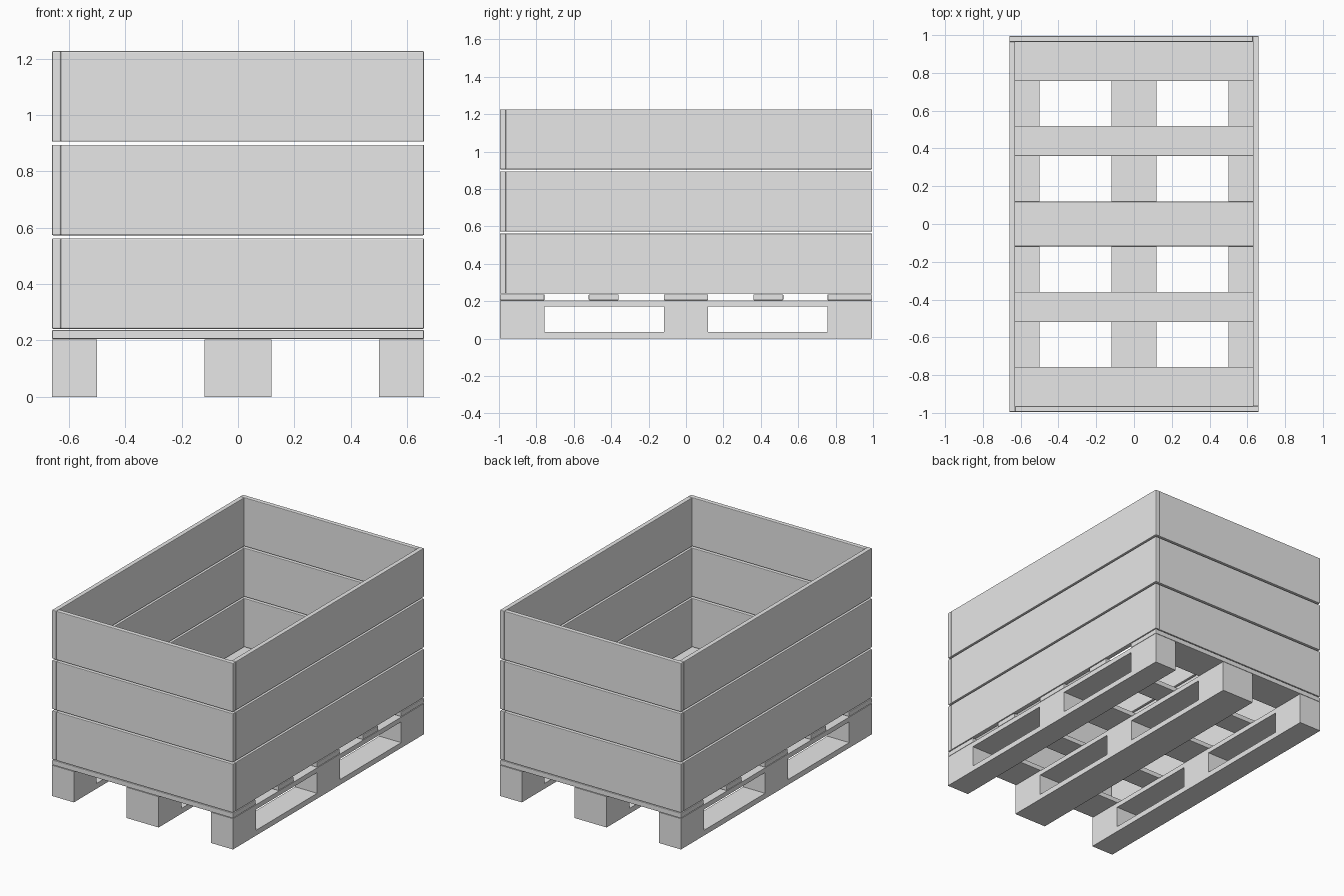
import bpy
import bmesh
from mathutils import Vector

cube = bpy.data.objects.get("Cube")
if cube:
    bpy.data.objects.remove(cube, do_unlink=True)

# One plain grey for the whole crate
GREY = (0.8, 0.8, 0.8, 1)
grey = bpy.data.materials.new("plain_grey")
grey.use_nodes = True
grey.diffuse_color = GREY
grey.node_tree.nodes["Principled BSDF"].inputs["Base Color"].default_value = GREY

HALF_X, HALF_Y = 0.66, 0.995
BOARD = 0.031


def add_object(name, bm):
    bmesh.ops.recalc_face_normals(bm, faces=bm.faces)
    mesh = bpy.data.meshes.new(name)
    bm.to_mesh(mesh)
    bm.free()
    mesh.materials.append(grey)
    obj = bpy.data.objects.new(name, mesh)
    bpy.context.collection.objects.link(obj)
    return obj


def plank(name, low, high):
    """Box between two corners, with slightly eased edges."""
    low, high = Vector(low), Vector(high)
    bm = bmesh.new()
    bmesh.ops.create_cube(bm, size=1)
    bmesh.ops.scale(bm, vec=high - low, verts=bm.verts)
    bmesh.ops.translate(bm, vec=(low + high) / 2, verts=bm.verts)
    obj = add_object(name, bm)
    bevel = obj.modifiers.new("eased_edges", 'BEVEL')
    bevel.width = 0.004
    bevel.segments = 2


def runner(name, x0, x1):
    """Long pallet beam with two fork openings through its sides."""
    ys = (-HALF_Y, -0.757, -0.118, 0.118, 0.757, HALF_Y)
    zs = (0, 0.035, 0.172, 0.203)
    bm = bmesh.new()
    grid = [[bm.verts.new((x0, y, z)) for z in zs] for y in ys]
    for i in range(len(ys) - 1):
        for j in range(len(zs) - 1):
            if j == 1 and i in (1, 3):
                continue
            bm.faces.new((grid[i][j], grid[i + 1][j],
                          grid[i + 1][j + 1], grid[i][j + 1]))
    result = bmesh.ops.extrude_face_region(bm, geom=bm.faces[:], use_keep_orig=True)
    moved = [v for v in result["geom"] if isinstance(v, bmesh.types.BMVert)]
    bmesh.ops.translate(bm, vec=(x1 - x0, 0, 0), verts=moved)
    add_object(name, bm)


# Pallet beams
runner("right_runner", -HALF_X, -0.5)
runner("middle_runner", -0.118, 0.118)
runner("left_runner", 0.5, HALF_X)

# Pallet deck slats, wide and narrow in turn
slats = {"front_slat": (-HALF_Y, -0.757), "front_narrow_slat": (-0.52, -0.36),
         "middle_slat": (-0.118, 0.118), "back_narrow_slat": (0.36, 0.52),
         "back_slat": (0.757, HALF_Y)}
for name, (y0, y1) in slats.items():
    plank(name, (-HALF_X, y0, 0.205), (HALF_X, y1, 0.237))

# Three stacked collars, boards lapping in turn at the corners
in_x, in_y = HALF_X - BOARD, HALF_Y - BOARD
for tier, label in enumerate(("lower", "middle", "upper")):
    z0 = 0.241 + tier * 0.332
    z1 = z0 + 0.321
    plank(label + "_front_board", (-in_x, -HALF_Y, z0), (HALF_X, -in_y, z1))
    plank(label + "_left_board", (in_x, -in_y, z0), (HALF_X, HALF_Y, z1))
    plank(label + "_back_board", (-HALF_X, in_y, z0), (in_x, HALF_Y, z1))
    plank(label + "_right_board", (-HALF_X, -HALF_Y, z0), (-in_x, in_y, z1))
